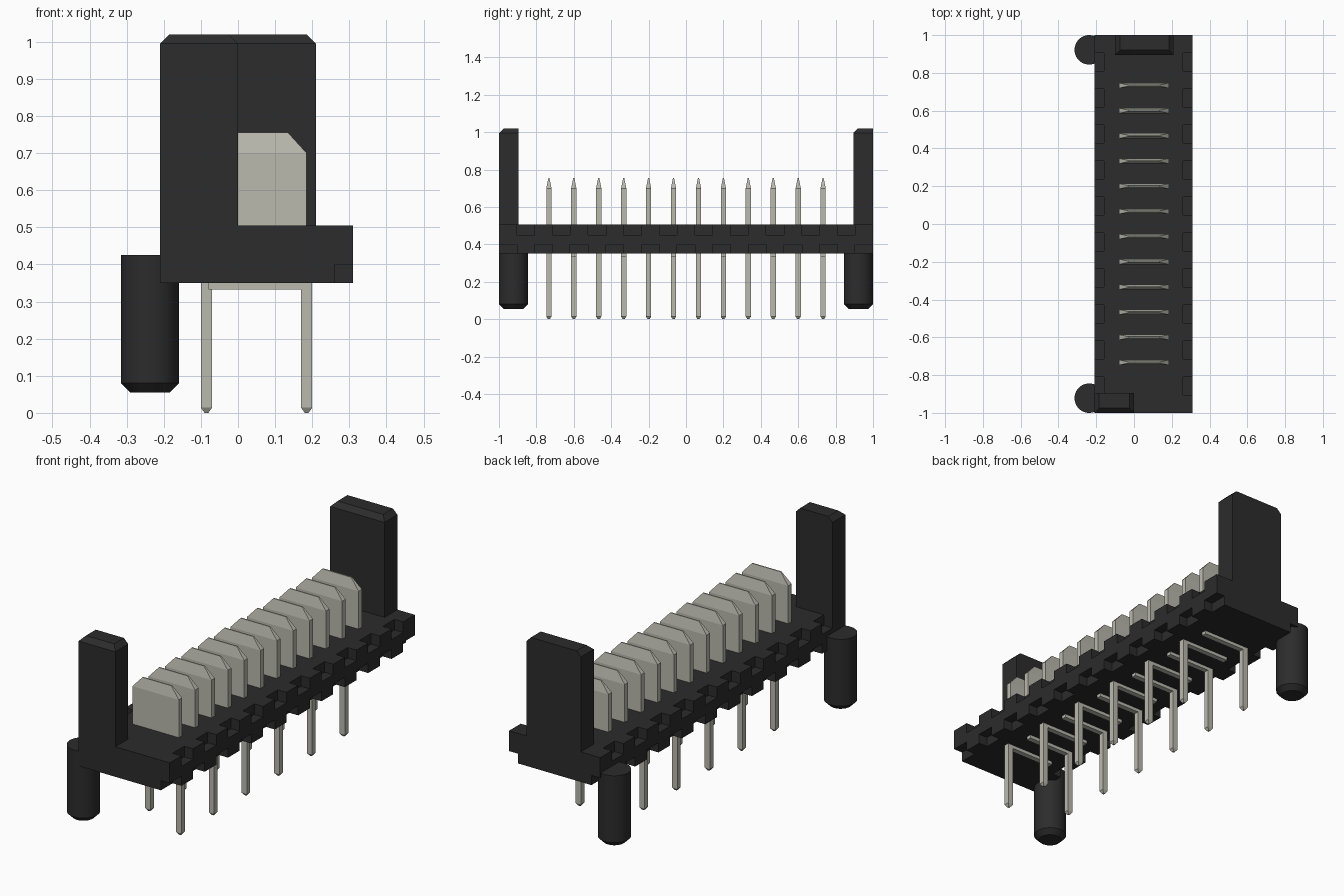
import bpy, bmesh
from mathutils import Matrix, Vector

cube = bpy.data.objects.get("Cube")
if cube:
    bpy.data.objects.remove(cube, do_unlink=True)


def material(name, color):
    mat = bpy.data.materials.new(name)
    mat.use_nodes = True
    mat.diffuse_color = color
    mat.node_tree.nodes["Principled BSDF"].inputs["Base Color"].default_value = color
    return mat


black = material("black plastic", (0.025, 0.025, 0.025, 1))
metal = material("pale metal", (0.49, 0.49, 0.43, 1))


def finish(name, bm, mat):
    bmesh.ops.recalc_face_normals(bm, faces=bm.faces)
    mesh = bpy.data.meshes.new(name)
    bm.to_mesh(mesh)
    bm.free()
    mesh.materials.append(mat)
    obj = bpy.data.objects.new(name, mesh)
    bpy.context.collection.objects.link(obj)
    return obj


def add_box(bm, x, y, z):
    """Add a box from (min, max) ranges and return its vertices."""
    spans = (x, y, z)
    centre = Vector([(a + b) / 2 for a, b in spans])
    size = Matrix.Diagonal([b - a for a, b in spans] + [1])
    return bmesh.ops.create_cube(bm, size=1, matrix=Matrix.Translation(centre) @ size)["verts"]


def add_hipped(bm, x, y, z, inset_x, inset_y, drop, top=True):
    """Add a box whose top or bottom end tapers over the given drop."""
    end = z[1] if top else z[0]
    shoulder = end - drop if top else end + drop
    add_box_range = (z[0], shoulder) if top else (shoulder, z[1])
    verts = add_box(bm, x, y, add_box_range)
    faces = {f for v in verts for f in v.link_faces}
    cap = [f for f in faces if all(abs(v.co.z - shoulder) < 1e-5 for v in f.verts)]
    new = bmesh.ops.extrude_face_region(bm, geom=cap)["geom"]
    bmesh.ops.delete(bm, geom=cap, context="FACES")
    cx, cy = sum(x) / 2, sum(y) / 2
    for v in [g for g in new if isinstance(g, bmesh.types.BMVert)]:
        v.co.x += inset_x if v.co.x < cx else -inset_x
        if isinstance(inset_y, tuple):
            v.co.y += inset_y[0] if v.co.y < cy else -inset_y[1]
        else:
            v.co.y += inset_y if v.co.y < cy else -inset_y
        v.co.z = end


# Base with staggered notches along both long edges
LOW, TOP = 0.35, 0.505
bm = bmesh.new()
add_box(bm, (-0.21, 0.31), (-1, 1), (LOW, TOP))
base = finish("base", bm, black)

bm = bmesh.new()
STEPS = 21
step = 2 / STEPS
for i in range(STEPS):
    y0 = -1 + i * step
    span = (y0 - (0.02 if i == 0 else 0), y0 + step + (0.02 if i == STEPS - 1 else 0))
    height = (0.45, 0.6) if i % 2 else (0.3, 0.4)
    for x in ((-0.3, -0.16), (0.26, 0.4)):
        add_box(bm, x, span, height)
cutter = finish("notch_cutter", bm, black)
cutter.hide_render = True
cut = base.modifiers.new("notches", "BOOLEAN")
cut.operation, cut.solver, cut.object = "DIFFERENCE", "EXACT", cutter
bpy.context.view_layer.objects.active = base
bpy.ops.object.modifier_apply(modifier=cut.name)
bpy.data.objects.remove(cutter, do_unlink=True)

# End posts, bevelled on the sides and front of their tops
for name, x, y in (("front_post", (-0.21, 0), (-1, -0.895)),
                   ("back_post", (-0.1, 0.21), (0.895, 1))):
    bm = bmesh.new()
    add_hipped(bm, x, y, (LOW, 1.02), 0.025, (0.025, 0), 0.025)
    finish(name, bm, black)

# Round locating pegs with bevelled lower ends
for name, y in (("front_peg", -0.922), ("back_peg", 0.922)):
    bm = bmesh.new()
    for r1, r2, z0, z1 in ((0.078, 0.078, 0.08, 0.425), (0.053, 0.078, 0.055, 0.08)):
        bmesh.ops.create_cone(bm, cap_ends=True, segments=48, radius1=r1, radius2=r2,
                              depth=z1 - z0,
                              matrix=Matrix.Translation((-0.237, y, (z0 + z1) / 2)))
    # Weld the two sections and drop the caps between them
    bmesh.ops.delete(bm, geom=[f for f in bm.faces if len(f.verts) > 4 and
                               abs(f.calc_center_median().z - 0.08) < 1e-4],
                     context="FACES_ONLY")
    bmesh.ops.remove_doubles(bm, verts=bm.verts, dist=1e-4)
    peg = finish(name, bm, black)
    bpy.ops.object.select_all(action="DESELECT")
    peg.select_set(True)
    bpy.context.view_layer.objects.active = peg
    bpy.ops.object.shade_smooth_by_angle(angle=0.5)

# Contacts: a tapered blade above, a crossbar and a staggered pin below
COUNT, PITCH, HALF = 12, 0.1333, 0.014
for i in range(COUNT):
    y = (i - (COUNT - 1) / 2) * PITCH
    thick = (y - HALF, y + HALF)
    bm = bmesh.new()
    add_hipped(bm, (-0.08, 0.185), thick, (TOP - 0.02, 0.755), 0.05, HALF - 0.003, 0.055)
    pin_x, bar_x = ((-0.1, -0.07), (-0.1, 0.17)) if i % 2 else ((0.17, 0.2), (-0.08, 0.2))
    add_box(bm, bar_x, thick, (0.333, LOW + 0.01))
    add_hipped(bm, pin_x, thick, (0, LOW), 0.01, 0.009, 0.014, top=False)
    finish(f"contact_{i + 1}", bm, metal)
